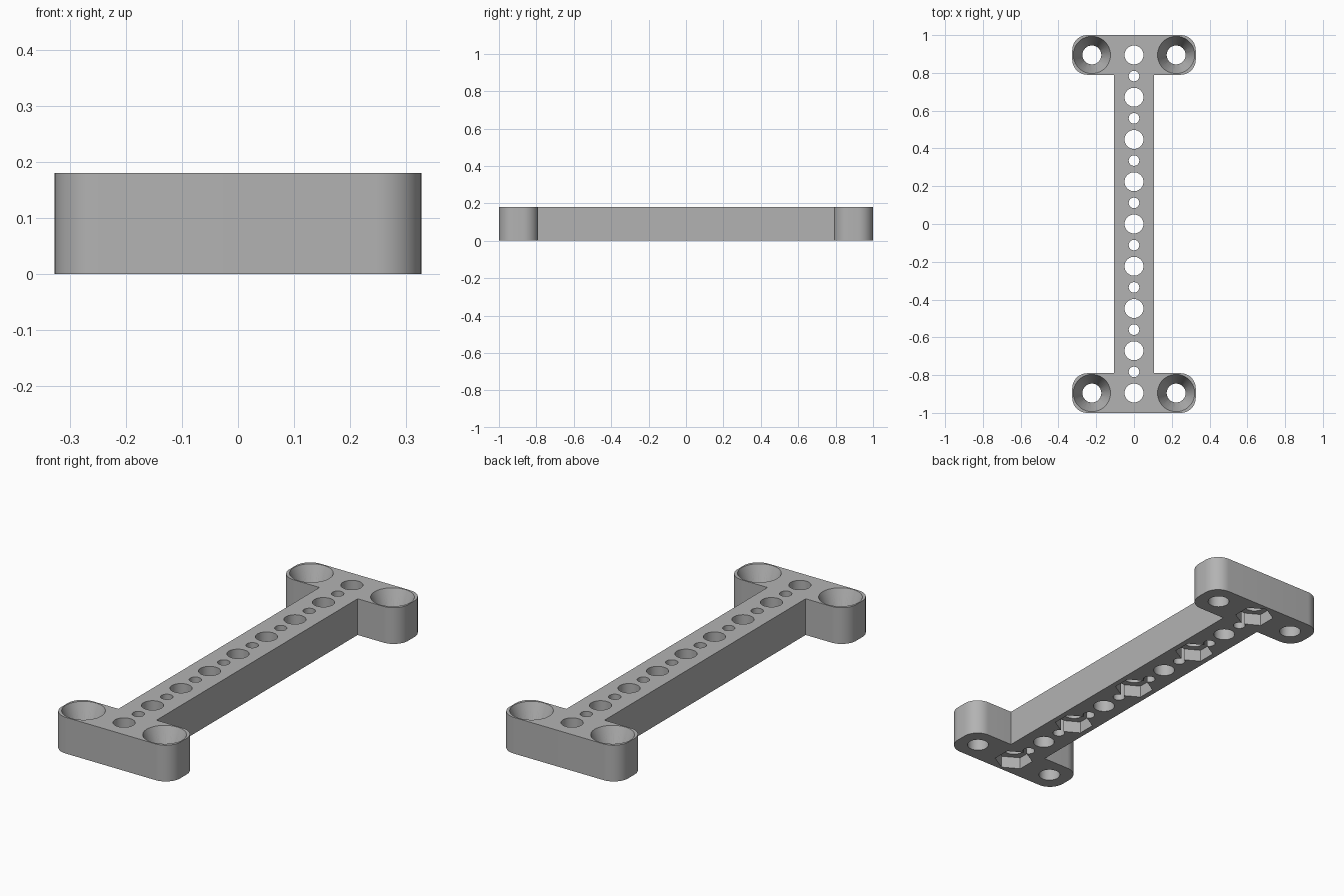
import bpy, bmesh, math
from mathutils import Matrix

if "Cube" in bpy.data.objects:
    bpy.data.objects.remove(bpy.data.objects["Cube"], do_unlink=True)

HEIGHT, HALF_X, WEB, INNER, ROUND = 0.18, 0.327, 0.105, 0.79, 0.08
END_Y, PITCH, SCREW_X = 0.895, 0.2237, 0.223

grey = bpy.data.materials.new("plain_grey")
grey.use_nodes = True
grey.diffuse_color = (0.45, 0.45, 0.45, 1)
grey.node_tree.nodes["Principled BSDF"].inputs["Base Color"].default_value = grey.diffuse_color


def corner(cx, cy, start):
    """Quarter-round outline points, counter-clockwise."""
    return [(cx + ROUND * math.cos(start + i * math.pi / 24),
             cy + ROUND * math.sin(start + i * math.pi / 24)) for i in range(13)]


# I-shaped outline: half of it, then the same half turned around
half = [(WEB, INNER)]
half += corner(HALF_X - ROUND, INNER + ROUND, -math.pi / 2)
half += corner(HALF_X - ROUND, 1 - ROUND, 0)
half += [(-x, y) for x, y in reversed(half)]
outline = half + [(-x, -y) for x, y in half]

bm = bmesh.new()
face = bm.faces.new([bm.verts.new((x, y, 0)) for x, y in outline])
top = bmesh.ops.extrude_face_region(bm, geom=[face])["geom"]
bmesh.ops.translate(bm, vec=(0, 0, HEIGHT),
                    verts=[v for v in top if isinstance(v, bmesh.types.BMVert)])
bmesh.ops.recalc_face_normals(bm, faces=bm.faces)
mesh = bpy.data.meshes.new("bracket")
bm.to_mesh(mesh)
bm.free()
bracket = bpy.data.objects.new("bracket", mesh)
bpy.context.collection.objects.link(bracket)
mesh.materials.append(grey)


def cut(name, places, sides, r_low, r_high, z_low, z_high, turn=0):
    """Subtract a row of round, conical or hexagonal plugs."""
    bm = bmesh.new()
    for x, y in places:
        place = Matrix.Translation((x, y, (z_low + z_high) / 2)) @ Matrix.Rotation(turn, 4, 'Z')
        bmesh.ops.create_cone(bm, cap_ends=True, segments=sides, radius1=r_low,
                              radius2=r_high, depth=z_high - z_low, matrix=place)
    data = bpy.data.meshes.new(name)
    bm.to_mesh(data)
    bm.free()
    data.materials.append(grey)
    cutter = bpy.data.objects.new(name, data)
    bpy.context.collection.objects.link(cutter)
    mod = bracket.modifiers.new(name, 'BOOLEAN')
    mod.object, mod.operation, mod.solver = cutter, 'DIFFERENCE', 'EXACT'
    bpy.context.view_layer.objects.active = bracket
    bpy.ops.object.modifier_apply(modifier=name)
    bpy.data.objects.remove(cutter, do_unlink=True)


bracket.select_set(True)
large = [(0, PITCH * i) for i in range(-4, 5)]
small = [(0, PITCH * (i + 0.5)) for i in range(-4, 4)]
screws = [(sx * SCREW_X, sy * END_Y) for sx in (-1, 1) for sy in (-1, 1)]

cut("large_holes", large + screws, 48, 0.05, 0.05, -0.1, HEIGHT + 0.1)
cut("small_holes", small, 32, 0.028, 0.028, -0.1, HEIGHT + 0.1)
# Countersinks flare from the screw hole to the top rim
cut("countersinks", screws, 64, 0.05, 0.1066, 0.06, HEIGHT + 0.02)
# Hexagonal nut pockets under every second large hole
cut("nut_pockets", large[::2], 6, 0.09, 0.09, -0.1, 0.06)

bpy.ops.object.shade_smooth_by_angle(angle=math.radians(30))
